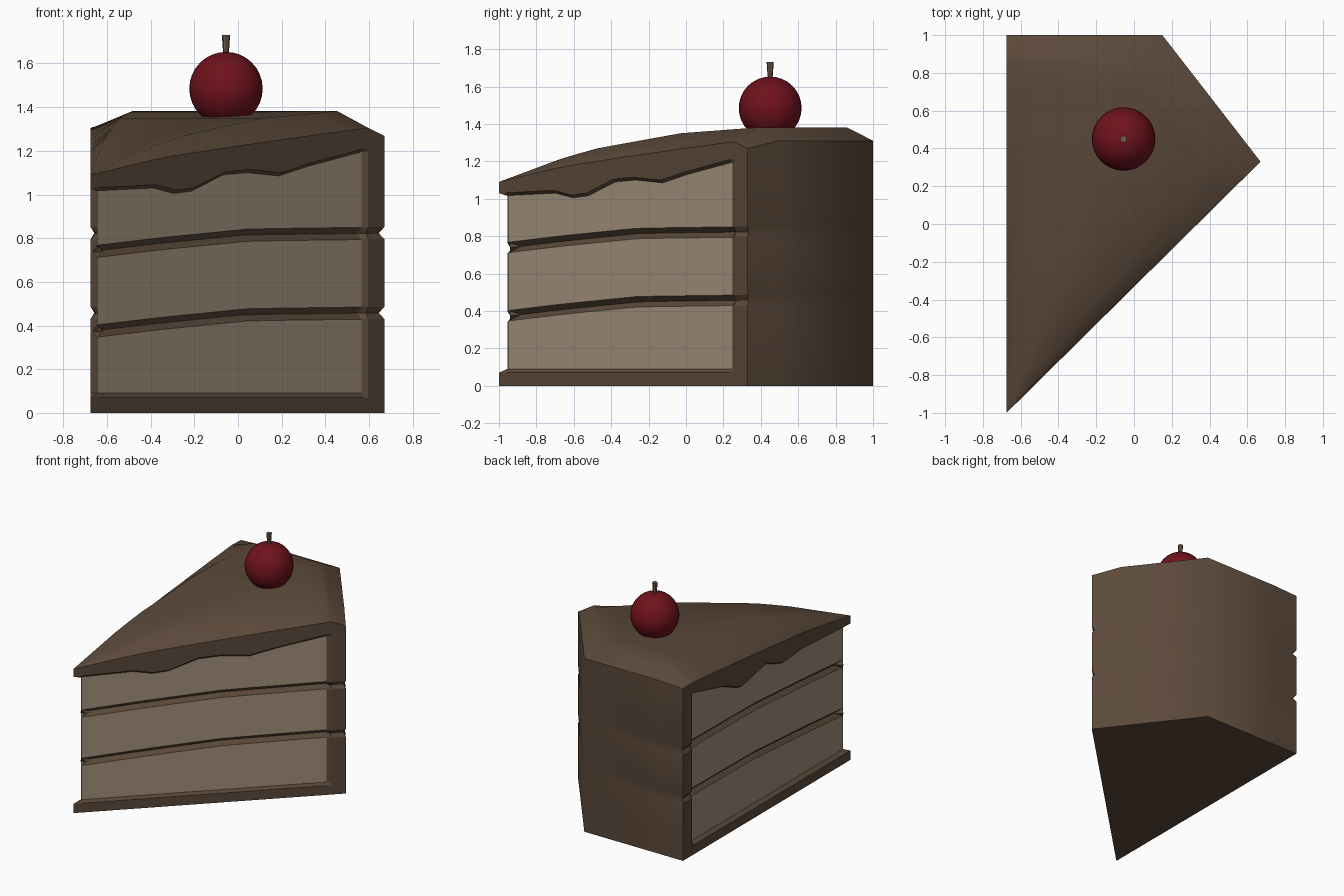
import bpy, bmesh
from math import radians
from mathutils import Vector as V

if "Cube" in bpy.data.objects:
    bpy.data.objects.remove(bpy.data.objects["Cube"])


def material(name, rgb):
    m = bpy.data.materials.new(name)
    m.diffuse_color = (*rgb, 1)
    m.use_nodes = True
    m.node_tree.nodes["Principled BSDF"].inputs["Base Color"].default_value = m.diffuse_color
    return m


frosting = material("chocolate", (0.105, 0.066, 0.042))
sponge = material("sponge", (0.36, 0.28, 0.20))
red = material("cherry_red", (0.16, 0.006, 0.012))
brown = material("stem_brown", (0.16, 0.11, 0.07))


def curve(points, s):
    """Piecewise linear lookup."""
    for (a, u), (b, v) in zip(points, points[1:]):
        if s <= b:
            return u + (v - u) * max(0, s - a) / (b - a)
    return points[-1][1]


# Slice plan: tip, two rear corners and the middle of the outer wall
TIP, LEFT, MID, RIGHT = V((-.675, -1)), V((-.675, 1)), V((.15, 1)), V((.67, .33))
INNER_TIP = V((-.645, -.955))
ENDS = [LEFT, LEFT.lerp(MID, .25), MID, RIGHT.lerp(MID, .25), RIGHT]
STEPS = [0, .03, .1, .22, .29, .35, .4, .46, .5, .54, .65, .75, .85, .93, .945, 1]

# Heights along the slice from tip (0) to outer wall (1)
RIM = [(0, 1.09), (.25, 1.17), (.49, 1.22), (.75, 1.27), (.945, 1.305)]
CROWN = [(0, 1.09), (.233, 1.22), (.353, 1.27), (.647, 1.35), (.93, 1.382), (1, 1.31)]
FILLING = [(0, .37), (.25, .41), (.55, .45), (1, .458)]
DRIP_R = [(0, 1.03), (.22, 1.045), (.29, 1.02), (.35, 1.03), (.46, 1.105),
          (.54, 1.115), (.65, 1.1), (.75, 1.145), (.93, 1.21), (1, 1.22)]
DRIP_L = [(0, 1.03), (.29, 1.06), (.4, 1.04), (.5, 1.11), (.65, 1.05),
          (.75, 1.13), (.93, 1.22), (1, 1.23)]


def top_point(col, s):
    p = TIP.lerp(ENDS[col], s)
    if col in (0, 4):
        z = curve(RIM + [(1, 1.30 if col == 0 else 1.268)], s)
    else:
        z = curve(CROWN, s)
    return V((p.x, p.y, z))


def side_rows(drip, s):
    """Heights and kind of each row: 0 outer, 1 sponge plane, 2 filling groove."""
    g = curve(FILLING, s)
    d = curve(drip, s)
    rows = [(0, 0), (.07, 0), (.09, 1)]
    for c in (g, g + .365):
        rows += [(c - .028, 1), (c, 2), (c + .028, 1)]
    return rows + [(d - .015, 1), (d, 0)]


def side_column(col, drip, s):
    base = TIP.lerp(ENDS[col], s)
    inward = V((.03, 0)) if col == 0 else V((-.011, .011))
    pts = []
    for z, kind in side_rows(drip, s):
        p = base.copy()
        if s > .94:
            if kind == 2:
                p += (V((-.1, .4)) - p).normalized() * .025 if s == 1 else inward * .8
        elif kind:
            p = INNER_TIP.copy() if s == 0 else p + inward
            if kind == 2:
                p += V((.008, .03)) if s == 0 else inward.normalized() * .028
        pts.append(V((p.x, p.y, z)))
    return pts + [top_point(col, s)]


bm = bmesh.new()


def grid(columns, smooth, mat=lambda c, r: 0):
    vs = [[bm.verts.new(p) for p in col] for col in columns]
    for c in range(len(vs) - 1):
        for r in range(len(vs[0]) - 1):
            f = bm.faces.new((vs[c][r], vs[c + 1][r], vs[c + 1][r + 1], vs[c][r + 1]))
            f.smooth = smooth
            f.material_index = mat(c, r)


# Two cut faces with sponge layers, filling grooves and dripping frosting
for col, drip in ((0, DRIP_L), (4, DRIP_R)):
    grid([side_column(col, drip, s) for s in STEPS], False,
         lambda c, r: 1 if r in (2, 5, 8) and STEPS[c + 1] < .94 else 0)

# Domed frosting top
grid([[top_point(c, s) for c in range(5)] for s in STEPS], True)

# Outer wall sharing the notched corners
wall = []
for c in range(5):
    if c in (0, 4):
        wall.append(side_column(c, DRIP_L if c == 0 else DRIP_R, 1))
    else:
        wall.append([V((*ENDS[c], z)) for z, _ in side_rows(DRIP_L if c < 3 else DRIP_R, 1)]
                    + [top_point(c, 1)])
grid(wall, True)

# Weld, close the base and keep hard edges
bmesh.ops.remove_doubles(bm, verts=bm.verts, dist=.0005)
bmesh.ops.holes_fill(bm, edges=[e for e in bm.edges if e.is_boundary], sides=0)
bmesh.ops.recalc_face_normals(bm, faces=bm.faces)
for e in bm.edges:
    if len(e.link_faces) == 2 and e.calc_face_angle(0) > radians(54):
        e.smooth = False
mesh = bpy.data.meshes.new("cake_slice")
bm.to_mesh(mesh)
bm.free()
mesh.materials.append(frosting)
mesh.materials.append(sponge)
bpy.context.collection.objects.link(bpy.data.objects.new("cake_slice", mesh))

# Cherry
bpy.ops.mesh.primitive_uv_sphere_add(segments=32, ring_count=16, radius=.168,
                                     location=(-.055, .45, 1.485))
cherry = bpy.context.object
cherry.name = "cherry"
cherry.data.materials.append(red)
bpy.ops.object.shade_smooth()

# Stem, slightly wider at the top
bpy.ops.mesh.primitive_cone_add(vertices=8, radius1=.012, radius2=.019, depth=.1,
                                location=(-.055, .45, 1.68))
stem = bpy.context.object
stem.name = "cherry_stem"
stem.data.materials.append(brown)
